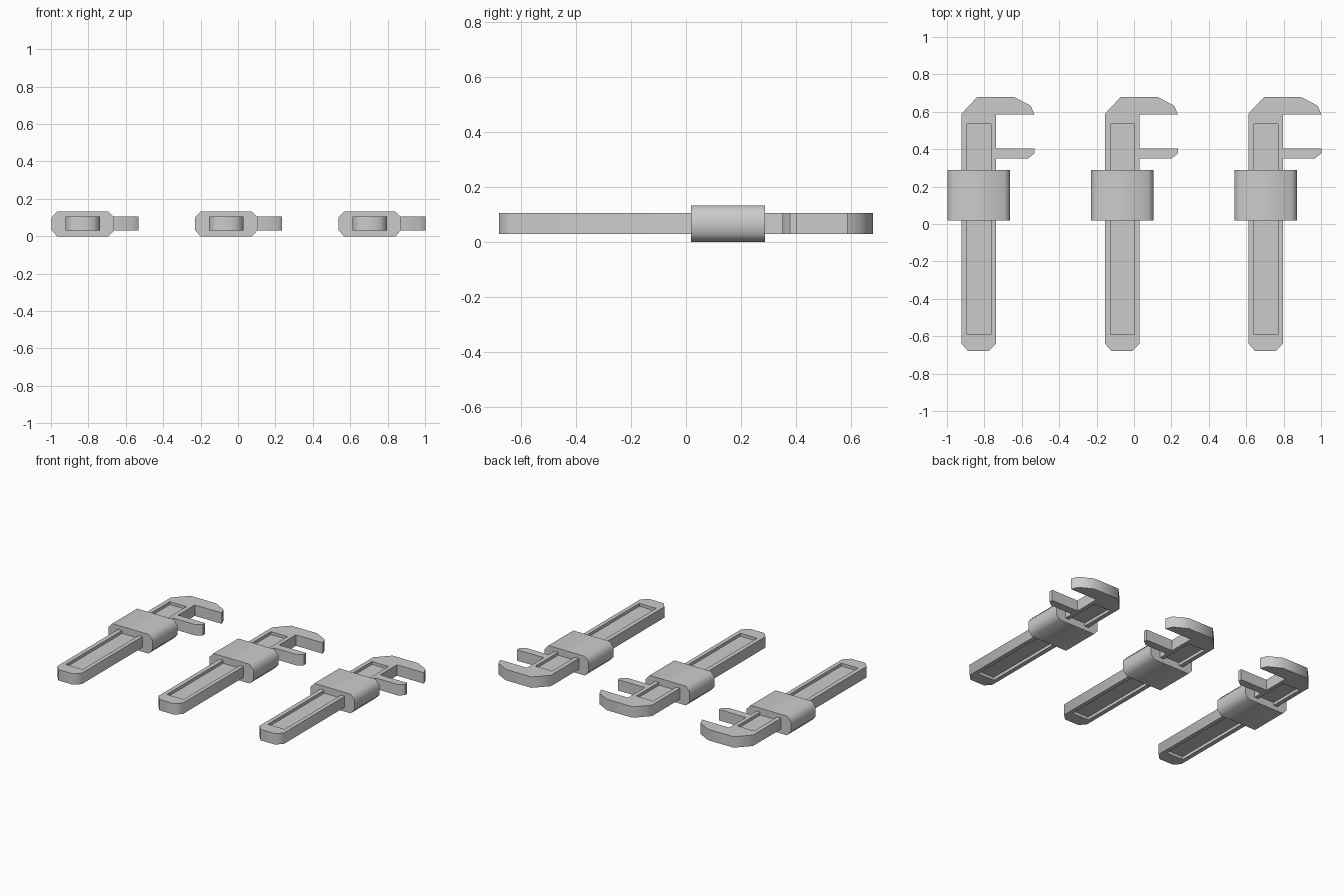
import bpy, bmesh, math
from mathutils import Matrix, Vector

cube = bpy.data.objects.get("Cube")
if cube:
    bpy.data.objects.remove(cube, do_unlink=True)

steel = bpy.data.materials.new("grey steel")
steel.use_nodes = True
steel.diffuse_color = (0.6, 0.6, 0.6, 1)
steel.node_tree.nodes["Principled BSDF"].inputs["Base Color"].default_value = (0.6, 0.6, 0.6, 1)

PITCH = 0.767
Z0, Z1 = 0.03, 0.105      # thickness of handle and jaws


def prism(name, outline, low, high, along_y=False):
    """Extrude an outline along z, or an x-z outline along y."""
    bm = bmesh.new()
    point = (lambda a, b: (a, low, b)) if along_y else (lambda a, b: (a, b, low))
    face = bm.faces.new([bm.verts.new(point(a, b)) for a, b in outline])
    step = Vector((0, high - low, 0)) if along_y else Vector((0, 0, high - low))
    moved = bmesh.ops.extrude_face_region(bm, geom=[face])["geom"]
    bmesh.ops.translate(bm, vec=step, verts=[v for v in moved if isinstance(v, bmesh.types.BMVert)])
    bmesh.ops.recalc_face_normals(bm, faces=bm.faces)
    mesh = bpy.data.meshes.new(name)
    bm.to_mesh(mesh)
    bm.free()
    mesh.materials.append(steel)
    obj = bpy.data.objects.new(name, mesh)
    bpy.context.collection.objects.link(obj)
    return obj


def rect(x0, x1, y0, y1):
    return [(x0, y0), (x1, y0), (x1, y1), (x0, y1)]


# Handle with the fixed hooked jaw in one outline
handle = prism("handle_and_fixed_jaw", [
    (-0.12, -0.68), (-0.01, -0.68), (0.03, -0.64), (0.03, 0.585),
    (0.235, 0.585), (0.215, 0.632), (0.125, 0.68), (-0.07, 0.68),
    (-0.155, 0.59), (-0.155, -0.64)], Z0, Z1)

# Long shallow recess on both broad sides
cutters = []
for low, high in ((Z1 - 0.02, Z1 + 0.05), (Z0 - 0.05, Z0 + 0.02)):
    cutter = prism("recess_cutter", rect(-0.125, 0.002, -0.592, 0.535), low, high)
    cutter.hide_render = True
    mod = handle.modifiers.new("recess", "BOOLEAN")
    mod.operation = "DIFFERENCE"
    mod.solver = "EXACT"
    mod.object = cutter
    cutters.append(cutter)
graph = bpy.context.evaluated_depsgraph_get()
cut_mesh = bpy.data.meshes.new_from_object(handle.evaluated_get(graph))
handle.modifiers.clear()
handle.data = cut_mesh
for cutter in cutters:
    bpy.data.objects.remove(cutter, do_unlink=True)

# Chamfered adjusting sleeve around the handle
sleeve = prism("sleeve", [
    (-0.2, 0), (0.075, 0), (0.105, 0.032), (0.105, 0.1),
    (0.075, 0.132), (-0.2, 0.132), (-0.23, 0.1), (-0.23, 0.032)], 0.018, 0.288, True)

# Sliding jaw with a clipped tip
jaw = prism("sliding_jaw", [
    (0.02, 0.35), (0.2, 0.35), (0.235, 0.378), (0.235, 0.403), (0.02, 0.403)], Z0, Z1)

parts = [handle, sleeve, jaw]
bpy.ops.object.select_all(action="DESELECT")
for part in parts:
    part.select_set(True)
bpy.context.view_layer.objects.active = handle
bpy.ops.object.shade_smooth_by_angle(angle=math.radians(50))

# Two more wrenches in the row
for side, label in ((-1, "right"), (1, "left")):
    for part in parts:
        twin = part.copy()
        twin.name = label + "_" + part.name
        twin.matrix_world = Matrix.Translation((side * PITCH, 0, 0))
        bpy.context.collection.objects.link(twin)
for part in parts:
    part.name = "middle_" + part.name
